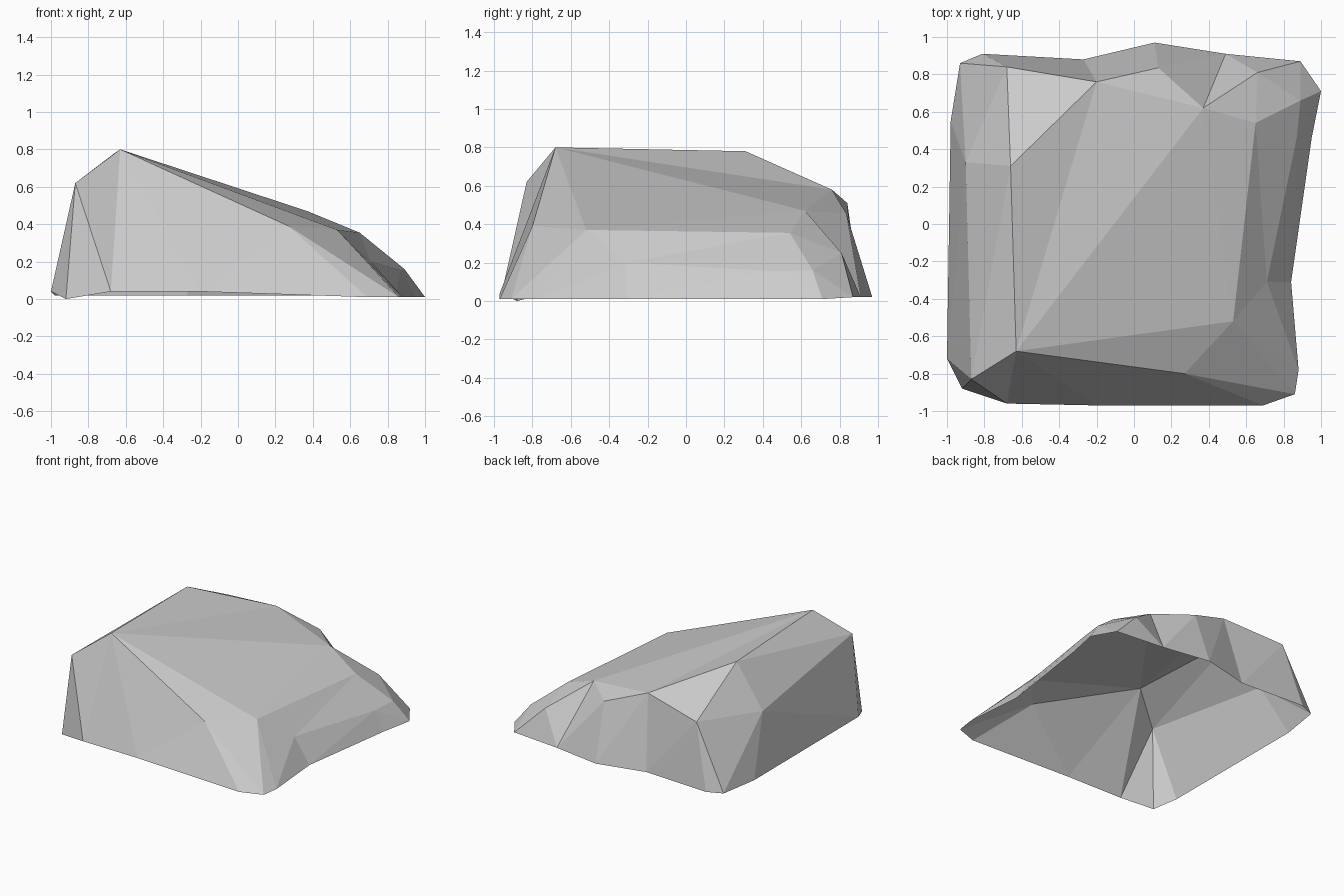
import bpy
import bmesh

cube = bpy.data.objects.get("Cube")
if cube:
    bpy.data.objects.remove(cube, do_unlink=True)


def flat_material(name, rgb):
    mat = bpy.data.materials.new(name)
    mat.use_nodes = True
    color = (*rgb, 1)
    mat.diffuse_color = color
    mat.node_tree.nodes["Principled BSDF"].inputs["Base Color"].default_value = color
    return mat


# Ground outline, counter-clockwise from the right front corner
rim_points = [
    (-1, -.72, .04), (-.92, -.88, 0), (-.68, -.96, .04), (-.2, -.97, .04),
    (.69, -.97, .01), (.86, -.91, .01), (.88, -.78, .01), (.84, -.31, .01),
    (.95, .46, .01), (1, .71, .01), (.89, .87, .02), (.49, .91, .02),
    (.11, .97, .02), (-.27, .88, .02), (-.81, .91, .02), (-.93, .86, .02),
    (-.98, .55, .02),
]

# Shoulder loop above the rim: position, and how many rim edges each corner spans
shoulder_points = {
    "front_corner": (-.87, -.83, .62, 2),
    "peak": (-.63, -.68, .8, 1),
    "front_edge": (.27, -.8, .39, 2),
    "front_left": (.53, -.52, .37, 1),
    "notch": (.71, -.31, .2, 1),
    "left_ledge": (.87, .46, .155, 2),
    "left_corner": (.89, .66, .16, 1),
    "back_left": (.66, .81, .25, 1),
    "saddle": (.37, .62, .47, 0),
    "back_edge": (.13, .835, .455, 1),
    "back_top": (-.2, .76, .58, 1),
    "back_right": (-.68, .84, .51, 2),
    "right_edge": (-.9, .33, .46, 2),
}

# Points on the top, inside the shoulder loop
crown_points = {"ridge": (-.66, .31, .78), "knoll": (.65, .54, .355)}

# Facets of the top, each fanned from one point
crown_fans = {
    "peak": "front_edge front_left saddle back_top ridge front_corner",
    "ridge": "back_top back_right right_edge front_corner",
    "knoll": "front_left notch left_ledge left_corner back_left saddle front_left",
    "saddle": "back_edge back_top",
}

bm = bmesh.new()
rim = [bm.verts.new(p) for p in rim_points]
verts = {name: bm.verts.new(p[:3]) for name, p in shoulder_points.items()}
verts.update({name: bm.verts.new(p) for name, p in crown_points.items()})


def fan(apex, ring):
    for a, b in zip(ring, ring[1:]):
        bm.faces.new((apex, a, b))


# Sides: every shoulder corner fans down to the rim, then joins its neighbour
names = list(shoulder_points)
start = 0
for i, name in enumerate(names):
    end = start + shoulder_points[name][3]
    run = [rim[k % len(rim)] for k in range(start, end + 1)]
    fan(verts[name], run)
    following = verts[names[(i + 1) % len(names)]]
    bm.faces.new((verts[name], run[-1], following))
    start = end

# Top
for apex, ring in crown_fans.items():
    fan(verts[apex], [verts[name] for name in ring.split()])

bmesh.ops.recalc_face_normals(bm, faces=bm.faces)
if sum(f.normal.z for f in bm.faces) < 0:
    bmesh.ops.reverse_faces(bm, faces=bm.faces)

# The underside stays open
mesh = bpy.data.meshes.new("rock")
bm.to_mesh(mesh)
bm.free()
mesh.materials.append(flat_material("stone_grey", (.6, .6, .6)))
rock = bpy.data.objects.new("rock", mesh)
bpy.context.scene.collection.objects.link(rock)
